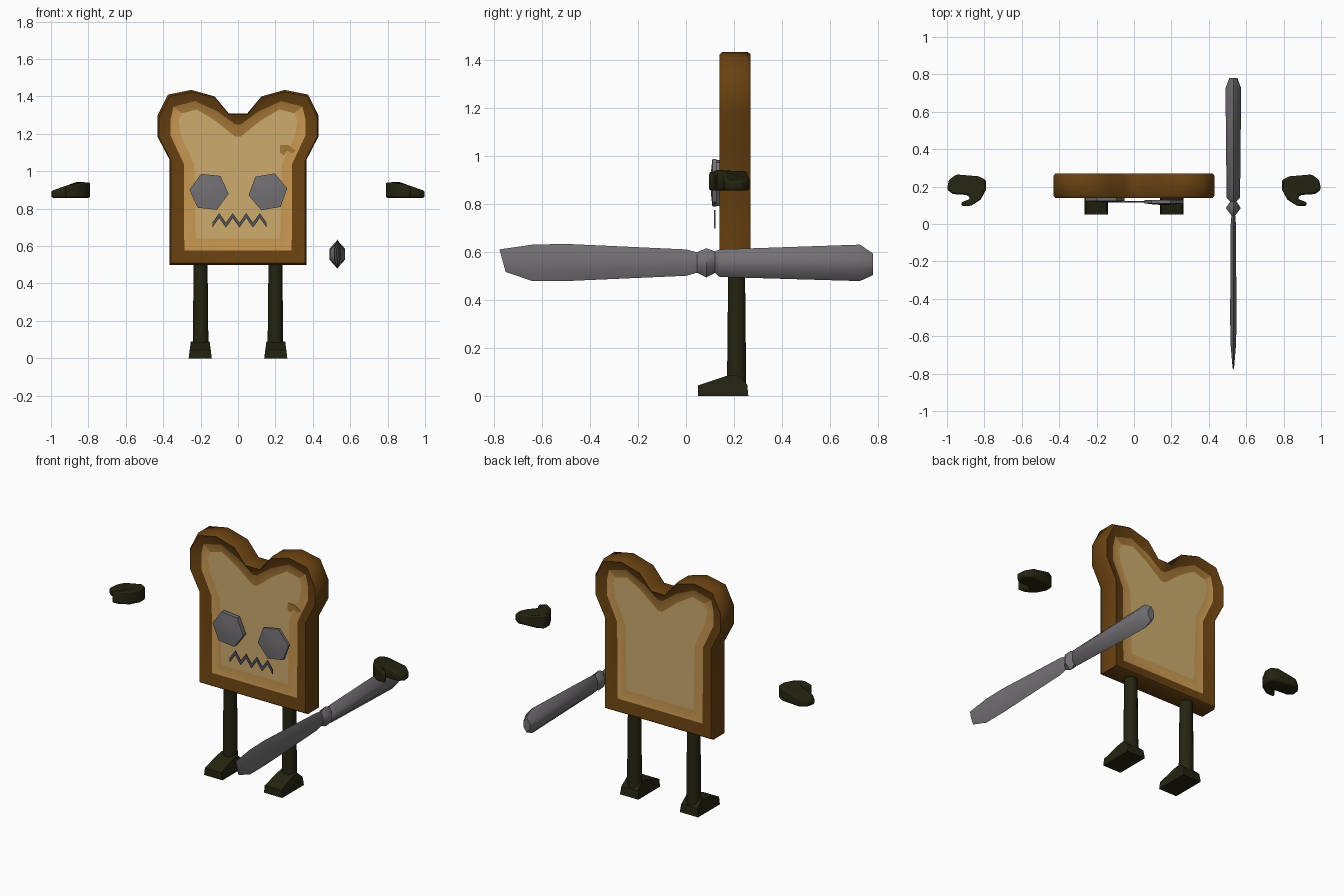
import bpy, bmesh, math

cube = bpy.data.objects.get("Cube")
if cube:
    bpy.data.objects.remove(cube, do_unlink=True)


def material(name, srgb):
    lin = [(c / 255 / 12.92) if c < 11 else ((c / 255 + 0.055) / 1.055) ** 2.4 for c in srgb]
    m = bpy.data.materials.new(name)
    m.use_nodes = True
    m.diffuse_color = (*lin, 1)
    m.node_tree.nodes["Principled BSDF"].inputs["Base Color"].default_value = (*lin, 1)
    return m


CRUST = material("crust brown", (104, 65, 17))
BREAD = material("bread tan", (205, 172, 110))
TOAST = material("toasted edge", (200, 152, 82))
CARAMEL = material("caramel", (165, 119, 55))
METAL = material("metal grey", (115, 112, 115))
MOUTH = material("mouth grey", (84, 82, 86))
DARK = material("dark olive", (36, 36, 17))


def finish(name, bm, mats, angle=40, bevel=0):
    """Turn a bmesh into a shaded object."""
    bmesh.ops.recalc_face_normals(bm, faces=bm.faces)
    me = bpy.data.meshes.new(name)
    bm.to_mesh(me)
    bm.free()
    ob = bpy.data.objects.new(name, me)
    bpy.context.collection.objects.link(ob)
    for m in mats:
        me.materials.append(m)
    if bevel:
        mod = ob.modifiers.new("soft edges", 'BEVEL')
        mod.width, mod.segments = bevel, 2
    bpy.ops.object.select_all(action='DESELECT')
    ob.select_set(True)
    bpy.context.view_layer.objects.active = ob
    bpy.ops.object.shade_smooth_by_angle(angle=math.radians(angle))
    return ob


def loft(rings, rule=None):
    """Skin closed rings of points and cap both ends; rule(ring, segment) picks a material slot."""
    bm = bmesh.new()
    vs = [[bm.verts.new(p) for p in r] for r in rings]
    n = len(rings[0])
    for k in range(len(vs) - 1):
        for i in range(n):
            j = (i + 1) % n
            f = bm.faces.new((vs[k][i], vs[k][j], vs[k + 1][j], vs[k + 1][i]))
            f.material_index = rule(k, i) if rule else 0
    for end, ring in ((-1, vs[0]), (len(vs), vs[-1])):
        f = bm.faces.new(ring)
        f.material_index = rule(end, 0) if rule else 0
    return bm


# Bread slice: half outlines from the top notch down to the bottom corner
outer = [(.05, 1.31), (.125, 1.40), (.25, 1.435), (.375, 1.41), (.43, 1.30), (.43, 1.185), (.365, 1.06), (.365, .5)]
inner = [(.015, 1.25), (.11, 1.32), (.23, 1.375), (.345, 1.345), (.36, 1.28), (.36, 1.19), (.29, 1.04), (.287, .575)]
middle = [(.015, 1.185), (.12, 1.27), (.22, 1.33), (.30, 1.31), (.318, 1.27), (.305, 1.19), (.235, 1.04), (.225, .64)]


def outline(half, y, grow=0.0):
    pts = [(x * (1 - grow), .95 + (z - .95) * (1 - grow)) for x, z in half]
    return [(x, y, z) for x, z in pts] + [(-x, y, z) for x, z in reversed(pts)]


rings = [outline(middle, .25), outline(inner, .25), outline(outer, .27, .02), outline(outer, .258),
         outline(outer, .152), outline(outer, .14, .02), outline(inner, .16), outline(middle, .16)]
top_segments = (0, 1, 2, 12, 13, 14, 15)


def bread_rule(k, i):
    if k in (-1, len(rings)):
        return 1
    if k in (0, len(rings) - 2):
        return 3 if i in top_segments else 2
    return 0


finish("bread_slice", loft(rings, bread_rule), [CRUST, BREAD, TOAST, CARAMEL], 50)

# Small caramel spot on the front of the bread
spot = [(.225, 1.14), (.27, 1.14), (.31, 1.11), (.29, 1.095), (.265, 1.11), (.245, 1.085), (.225, 1.10)]
finish("caramel_spot", loft([[(x, y, z) for x, z in spot] for y in (.157, .161)]), [CARAMEL])


# Eyes: shallow six-sided domes
def eye(name, x, turn, front, back):
    def ring(r, y):
        return [(x + r * math.cos(a), y, .89 + r * math.sin(a))
                for a in (math.radians(turn + 60 * i) for i in range(6))]
    bm = loft([ring(.105, back), ring(.105, front + .008), ring(.05, front + .002), ring(.012, front)])
    finish(name, bm, [METAL], 35)


eye("right_eye", -.155, -6, .116, .15)
eye("left_eye", .16, 10, .102, .127)

# Zigzag mouth plate
bm = bmesh.new()
columns = []
for i in range(9):
    x, z = -.137 + .0362 * i, .763 if i % 2 else .712
    columns.append([bm.verts.new((x, y, z + dz)) for y, dz in
                    ((.116, -.013), (.116, .013), (.122, .013), (.122, -.013))])
for a, b in zip(columns, columns[1:]):
    for i in range(4):
        j = (i + 1) % 4
        bm.faces.new((a[i], a[j], b[j], b[i]))
bm.faces.new(columns[0])
bm.faces.new(columns[-1])
finish("mouth", bm, [MOUTH], 20)


# Legs, feet and floating hands, one per side
foot_side = [(.05, 0), (.05, .045), (.165, .083), (.21, .09), (.255, .05), (.26, 0)]
hand_top = [(.79, .235), (.83, .255), (.95, .265), (.99, .235), (1.0, .185), (.97, .16), (.89, .155), (.875, .135),
            (.925, .115), (.92, .095), (.87, .098), (.82, .13), (.79, .185)]

for side, s in (("left", 1), ("right", -1)):
    leg = [[(s * .2 + r * math.cos(a), .211 + r * math.sin(a), z)
            for a in (math.tau * i / 10 for i in range(10))] for z, r in ((.05, .042), (.52, .037))]
    finish(side + "_leg", loft(leg), [DARK])

    foot = [[(s * .202 + e * (.062 - .13 * z), y, z) for y, z in foot_side] for e in (-1, 1)]
    finish(side + "_foot", loft(foot), [DARK], 25)

    hand = [[(s * x, y, .858) for x, y in hand_top],
            [(s * x, y, .94 - .35 * max(0, x - .87)) for x, y in hand_top]]
    finish(side + "_hand", loft(hand), [DARK], 50, .01)


# Knife: six-sided sections of (y, low z, high z, half width, lean)
def knife_part(name, sections):
    rings = []
    for y, lo, hi, w, lean in sections:
        mid, h = (lo + hi) / 2, (hi - lo) / 2
        rings.append([(.531 + w * sx, y - lean * sz, mid + h * sz) for sx, sz in
                      ((0, 1), (1, .38), (1, -.38), (0, -1), (-1, -.38), (-1, .38))])
    finish(name, loft(rings), [METAL], 50)


knife_part("knife_handle", [(.78, .505, .595, .022, 0), (.725, .48, .632, .042, 0),
                            (.14, .497, .612, .036, 0), (.12, .515, .603, .016, 0)])
knife_part("knife_collar", [(.122, .515, .603, .016, 0), (.085, .495, .617, .04, 0), (.045, .515, .6, .01, 0)])
knife_part("knife_blade", [(.047, .515, .6, .01, 0), (.0, .502, .612, .014, 0), (-.5, .48, .635, .017, 0),
                           (-.64, .48, .632, .015, 0), (-.765, .518, .612, .004, .013)])
